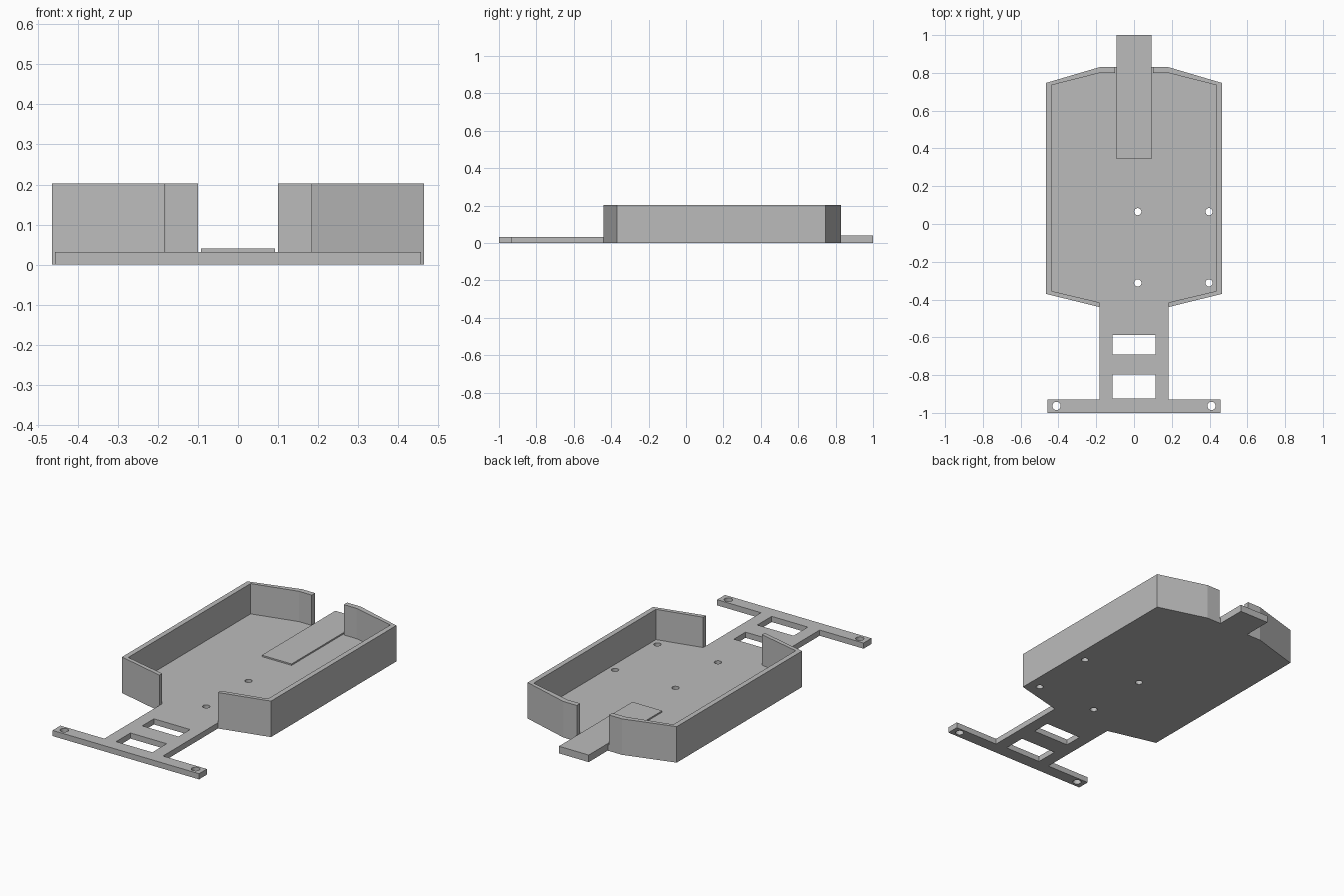
import bpy, bmesh
from math import cos, sin, pi

cube = bpy.data.objects.get("Cube")
if cube:
    bpy.data.objects.remove(cube, do_unlink=True)

grey = bpy.data.materials.new("plain grey")
grey.use_nodes = True
COLOUR = (0.5, 0.5, 0.5, 1)
grey.diffuse_color = COLOUR
grey.node_tree.nodes["Principled BSDF"].inputs["Base Color"].default_value = COLOUR


def prism(name, loops, z0, z1):
    """Extrude flat outlines between two heights; inner loops become holes."""
    curve = bpy.data.curves.new(name + " outline", 'CURVE')
    curve.dimensions = '2D'
    curve.fill_mode = 'BOTH'
    curve.extrude = (z1 - z0) / 2
    for loop in loops:
        spline = curve.splines.new('POLY')
        spline.points.add(len(loop) - 1)
        for point, (x, y) in zip(spline.points, loop):
            point.co = (x, y, 0, 1)
        spline.use_cyclic_u = True
    helper = bpy.data.objects.new(name + " helper", curve)
    bpy.context.collection.objects.link(helper)
    bpy.context.view_layer.update()
    graph = bpy.context.evaluated_depsgraph_get()
    mesh = bpy.data.meshes.new_from_object(helper.evaluated_get(graph))
    bpy.data.objects.remove(helper, do_unlink=True)

    # Weld caps to sides and tidy the flat faces
    bm = bmesh.new()
    bm.from_mesh(mesh)
    bmesh.ops.remove_doubles(bm, verts=bm.verts, dist=0.0001)
    bmesh.ops.translate(bm, verts=bm.verts, vec=(0, 0, (z0 + z1) / 2))
    bmesh.ops.recalc_face_normals(bm, faces=bm.faces)
    for face in bm.faces:
        face.smooth = False
        face.material_index = 0
    bm.to_mesh(mesh)
    bm.free()
    mesh.materials.clear()
    mesh.materials.append(grey)
    obj = bpy.data.objects.new(name, mesh)
    bpy.context.collection.objects.link(obj)
    return obj


def mirrored(half):
    return half + [(-x, y) for x, y in reversed(half)]


def rect(x, y0, y1):
    return [(-x, y0), (x, y0), (x, y1), (-x, y1)]


def circle(x, y, r, n=24):
    return [(x + r * cos(2 * pi * i / n), y + r * sin(2 * pi * i / n)) for i in range(n)]


# Base plate: front bar, neck, tray floor and rear tongue in one outline
outline = mirrored([
    (0.457, -1), (0.457, -0.93), (0.183, -0.93), (0.183, -0.44),
    (0.465, -0.37), (0.465, 0.747), (0.183, 0.83), (0.093, 0.83), (0.093, 1)])
windows = [rect(0.113, -0.692, -0.588), rect(0.113, -0.925, -0.797)]
bar_holes = [circle(x, -0.963, 0.022) for x in (-0.41, 0.41)]
floor_holes = [circle(x, y, 0.019) for x in (0.02, 0.397) for y in (-0.312, 0.065)]
prism("base_plate", [outline] + windows + bar_holes + floor_holes, 0, 0.032)

# Raised strip running from the floor out along the tongue
prism("tongue_strip", [rect(0.093, 0.345, 1)], 0.032, 0.04)

# Side walls, bent inward at both ends
wall = [(0.183, -0.44), (0.465, -0.37), (0.465, 0.747), (0.183, 0.83), (0.1, 0.83),
        (0.1, 0.8), (0.18, 0.8), (0.436, 0.735), (0.436, -0.355), (0.183, -0.415)]
for name, side in (("left_wall", 1), ("right_wall", -1)):
    prism(name, [[(side * x, y) for x, y in wall]], 0.032, 0.203)
